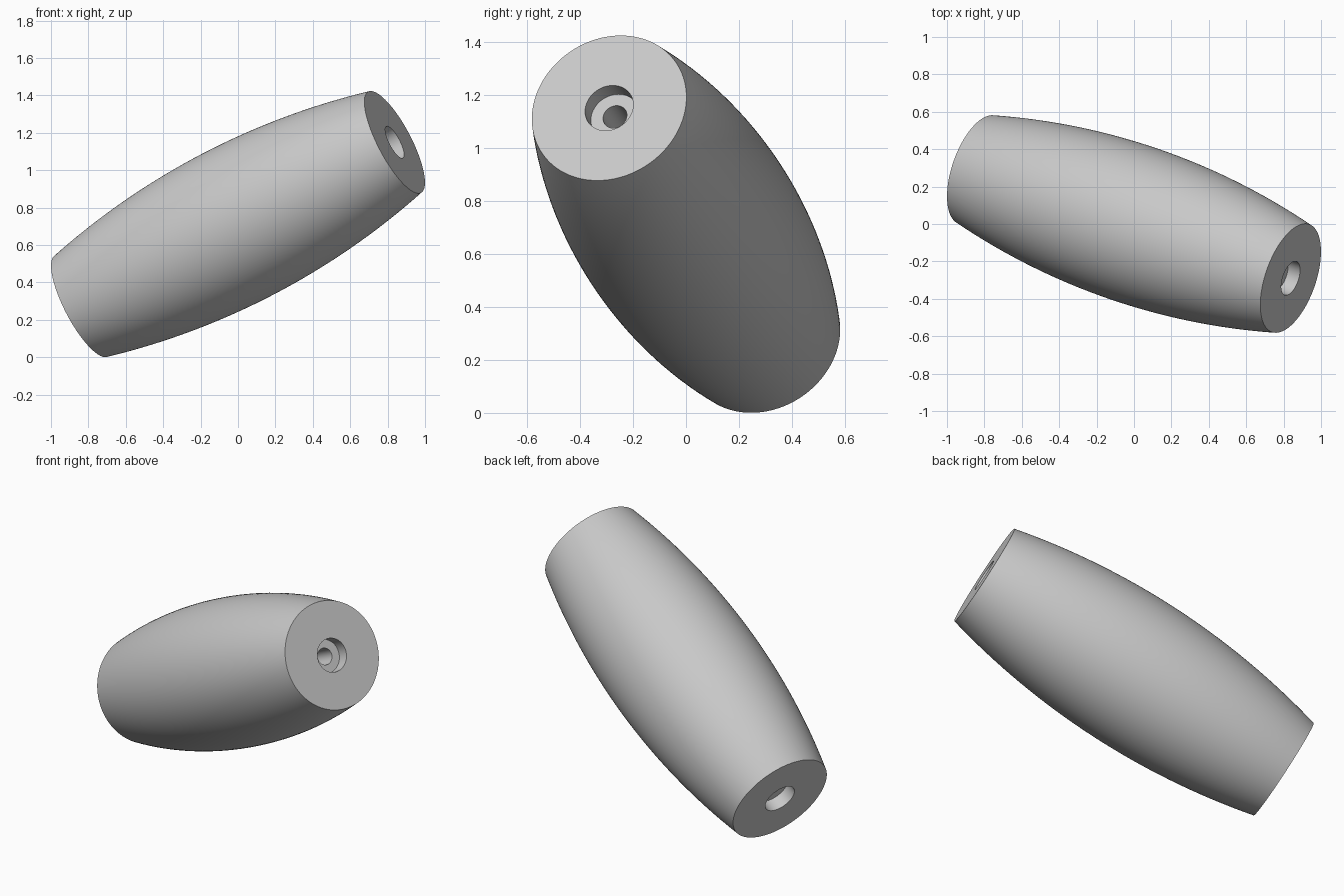
import bpy, bmesh, math
from mathutils import Vector, Matrix

cube = bpy.data.objects.get("Cube")
if cube:
    bpy.data.objects.remove(cube, do_unlink=True)

# Main dimensions
axis = Vector((0.8375, -0.29, 0.438))      # centre to the upper end
half = axis.length
end_r, mid_r = 0.305, 0.422
bore_r, bore_depth, hole_r = 0.095, 0.075, 0.047
centre = Vector((0, 0, 0.712))
arc_steps, turns = 32, 128

# Bulging outer wall as a circular arc
sag = mid_r - end_r
arc_r = (half ** 2 + sag ** 2) / (2 * sag)
profile = []
for i in range(arc_steps + 1):
    h = half * (2 * i / arc_steps - 1)
    profile.append((mid_r - arc_r + math.sqrt(arc_r ** 2 - h ** 2), h))

# Counterbores at both ends, joined by a through hole
floor = half - bore_depth
profile += [(bore_r, half), (bore_r, floor), (hole_r, floor),
            (hole_r, -floor), (bore_r, -floor), (bore_r, -half)]

# Lathe the closed profile
bm = bmesh.new()
verts = [bm.verts.new((r, 0, h)) for r, h in profile]
edges = [bm.edges.new((v, verts[(i + 1) % len(verts)])) for i, v in enumerate(verts)]
bmesh.ops.spin(bm, geom=verts + edges, cent=(0, 0, 0), axis=(0, 0, 1),
               angle=2 * math.pi, steps=turns, use_merge=True)
bmesh.ops.remove_doubles(bm, verts=bm.verts, dist=1e-5)
bmesh.ops.recalc_face_normals(bm, faces=bm.faces)

# Tilt into place
tilt = axis.to_track_quat('Z', 'Y').to_matrix().to_4x4()
bm.transform(Matrix.Translation(centre) @ tilt)
mesh = bpy.data.meshes.new("barrel_handle")
bm.to_mesh(mesh)
bm.free()
handle = bpy.data.objects.new("barrel_handle", mesh)
bpy.context.collection.objects.link(handle)

# Plain grey material
grey = bpy.data.materials.new("light grey")
grey.use_nodes = True
colour = (0.58, 0.58, 0.58, 1)
grey.diffuse_color = colour
grey.node_tree.nodes["Principled BSDF"].inputs["Base Color"].default_value = colour
mesh.materials.append(grey)

# Smooth wall with crisp rims
bpy.ops.object.select_all(action='DESELECT')
handle.select_set(True)
bpy.context.view_layer.objects.active = handle
bpy.ops.object.shade_smooth_by_angle(angle=math.radians(30))
